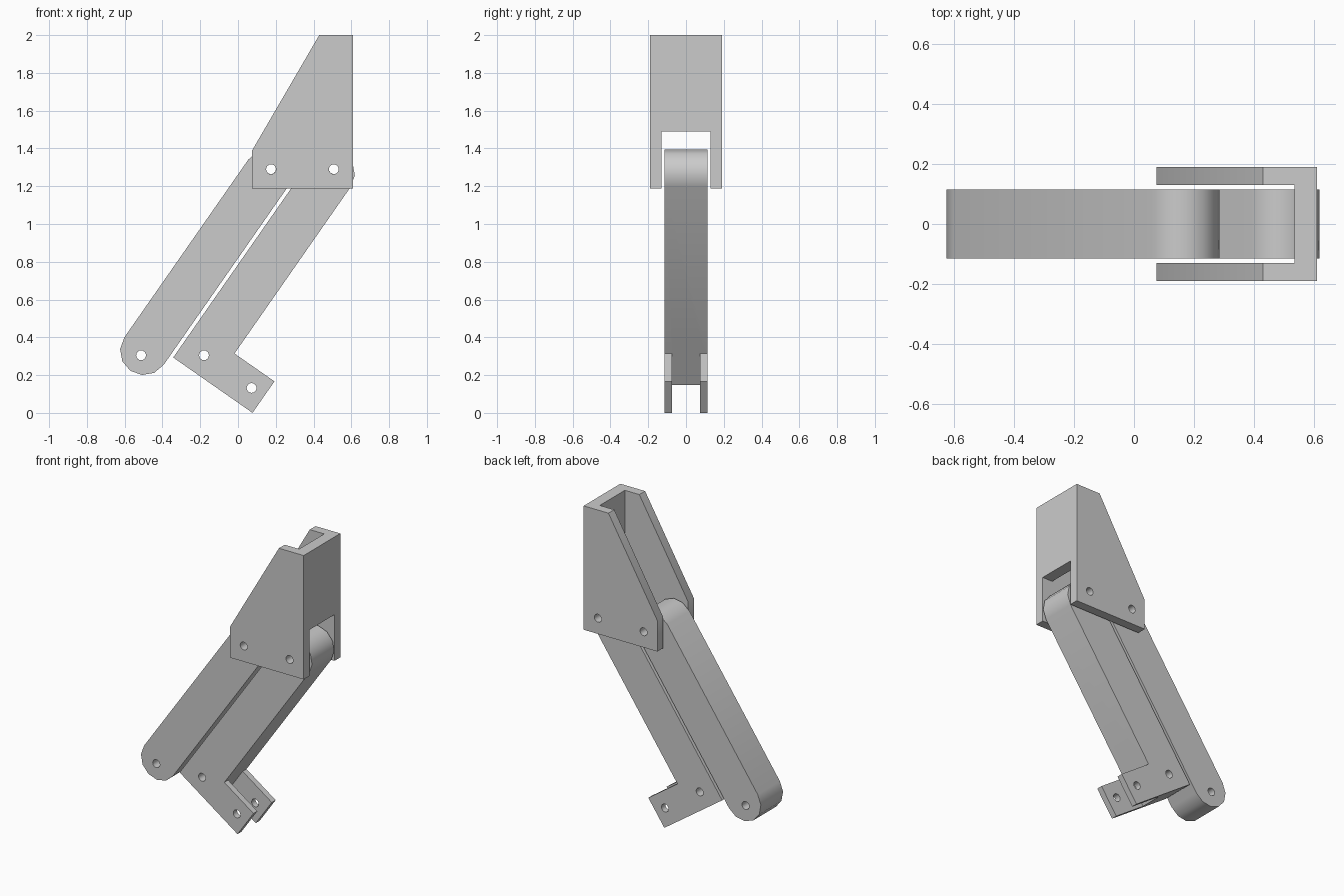
import bpy, bmesh, math
from mathutils import Vector

if "Cube" in bpy.data.objects:
    bpy.data.objects.remove(bpy.data.objects["Cube"])

HALF = 0.115          # half thickness of the links
R = 0.127             # half width of the links
LENGTH = 1.2015       # distance between the pivots of a link
ANG = math.atan2(0.985, 0.687)
U = Vector((math.cos(ANG), math.sin(ANG)))     # along the link
V = Vector((math.sin(ANG), -math.cos(ANG)))    # across the link


def prism(name, pts, half):
    """Extrude an x-z profile symmetrically along y."""
    bm = bmesh.new()
    face = bm.faces.new([bm.verts.new((p[0], -half, p[1])) for p in pts])
    ext = bmesh.ops.extrude_face_region(bm, geom=[face])
    moved = [g for g in ext["geom"] if isinstance(g, bmesh.types.BMVert)]
    bmesh.ops.translate(bm, verts=moved, vec=(0, 2 * half, 0))
    bmesh.ops.recalc_face_normals(bm, faces=bm.faces[:])
    mesh = bpy.data.meshes.new(name)
    bm.to_mesh(mesh)
    bm.free()
    ob = bpy.data.objects.new(name, mesh)
    bpy.context.collection.objects.link(ob)
    return ob


def arc(c, r, a0, a1, n):
    return [(c[0] + r * math.cos(a0 + (a1 - a0) * i / n),
             c[1] + r * math.sin(a0 + (a1 - a0) * i / n)) for i in range(n + 1)]


def hole(c):
    return prism("hole_cutter", arc(c, 0.026, 0, math.tau * 15 / 16, 15), 0.5)


def cut(ob, cutters):
    """Subtract the cutters, then shade the rounded parts smooth."""
    bpy.context.view_layer.objects.active = ob
    for c in cutters:
        c.hide_render = True
        mod = ob.modifiers.new("cut", 'BOOLEAN')
        mod.operation, mod.solver, mod.object = 'DIFFERENCE', 'EXACT', c
        bpy.ops.object.modifier_apply(modifier=mod.name)
        bpy.data.objects.remove(c)
    bpy.ops.object.select_all(action='DESELECT')
    ob.select_set(True)
    bpy.ops.object.shade_smooth_by_angle(angle=math.radians(35))


def frame(origin):
    return lambda u, v: Vector(origin) + U * u + V * v


# Rear link: plain bar with two rounded ends
f = frame((-0.513, 0.305))
q = math.pi / 2
rear = prism("rear_link",
             arc(f(0.027, 0), R, ANG + q, ANG + 3 * q, 6)
             + arc(f(LENGTH - 0.027, 0), R, ANG - q, ANG + q, 6), HALF)
cut(rear, [hole(f(0, 0)), hole(f(LENGTH, 0))])

# Front link: bar with a rounded top and a forked foot
f = frame((-0.18, 0.305))
front = prism("front_link",
              [f(-0.103, -R), f(-0.103, 0.385), f(0.10, 0.385), f(0.10, R)]
              + arc(f(LENGTH - 0.027, 0), R, ANG - q, ANG + q, 6), HALF)
slot = prism("slot_cutter", [f(-0.3, R), f(-0.3, 0.6), f(0.2, 0.6), f(0.2, R)], 0.075)
cut(front, [slot, hole(f(0, 0)), hole(f(LENGTH, 0)), hole((0.072, 0.132))])

# Bracket: channel with tapered cheeks and a window in its back wall
bracket = prism("bracket", [(0.075, 1.187), (0.61, 1.187), (0.61, 2.0),
                            (0.43, 2.0), (0.075, 1.39)], 0.19)
channel = prism("channel_cutter", [(-0.5, 1.0), (1.0, 1.0), (1.0, 1.49),
                                   (0.535, 1.49), (0.535, 2.3), (-0.5, 2.3)], 0.13)
cut(bracket, [channel, hole((0.175, 1.29)), hole((0.507, 1.29))])
